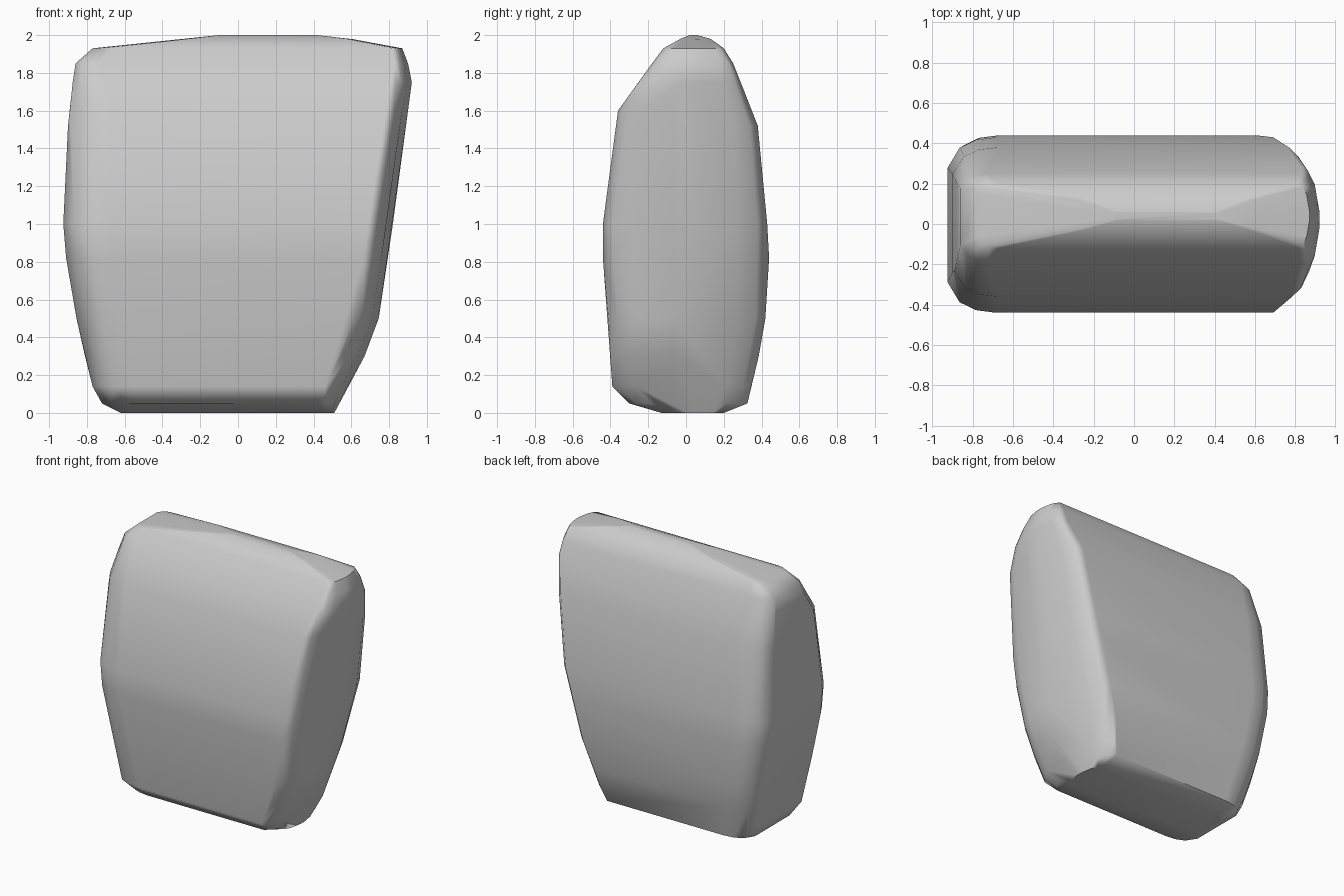
import bpy, bmesh, math

cube = bpy.data.objects.get("Cube")
if cube:
    bpy.data.objects.remove(cube, do_unlink=True)

# Plain grey stone
stone = bpy.data.materials.new("stone_grey")
stone.use_nodes = True
grey = (0.6, 0.6, 0.6, 1)
stone.diffuse_color = grey
stone.node_tree.nodes["Principled BSDF"].inputs["Base Color"].default_value = grey

# Levels: height, right end, left end, front, back
levels = [
    (2.00, -0.10, 0.42, 0.02, 0.06),
    (1.98, -0.30, 0.60, -0.03, 0.13),
    (1.93, -0.77, 0.87, -0.12, 0.20),
    (1.85, -0.86, 0.90, -0.18, 0.25),
    (1.75, -0.875, 0.92, -0.25, 0.29),
    (1.60, -0.89, 0.90, -0.36, 0.35),
    (1.52, -0.90, 0.89, -0.37, 0.38),
    (1.00, -0.925, 0.82, -0.44, 0.43),
    (0.82, -0.91, 0.795, -0.44, 0.44),
    (0.50, -0.855, 0.745, -0.41, 0.42),
    (0.30, -0.81, 0.67, -0.395, 0.385),
    (0.14, -0.77, 0.58, -0.39, 0.345),
    (0.05, -0.72, 0.525, -0.30, 0.325),
    (0.00, -0.62, 0.51, -0.13, 0.20),
]

# Rounded corners: inward step, share of the half depth
low_corner = [(0, 0.65), (0.06, 0.88), (0.14, 0.97), (0.24, 1)]
high_corner = [(0, 0.15), (0.035, 0.65), (0.08, 0.88), (0.13, 1)]

# Wrap the corner points of all levels in one convex stone
bm = bmesh.new()
for z, x0, x1, y0, y1 in levels:
    mid, half = (y0 + y1) / 2, (y1 - y0) / 2
    scale = min(1, half / 0.4)
    for side in (-1, 1):
        for step, share in low_corner:
            bm.verts.new((x0 + step * scale, mid + side * half * share, z))
        # The lower back corner leans further in
        lean = 0.06 * share if side > 0 and 0.2 < z < 0.9 else 0
        for step, share in high_corner:
            bm.verts.new((x1 - step * scale - lean, mid + side * half * share, z))
hull = bmesh.ops.convex_hull(bm, input=bm.verts[:])
loose = [v for v in bm.verts if not v.link_faces]
bmesh.ops.delete(bm, geom=loose, context="VERTS")
bmesh.ops.dissolve_limit(bm, angle_limit=math.radians(2),
                         verts=bm.verts[:], edges=bm.edges[:])
bmesh.ops.recalc_face_normals(bm, faces=bm.faces[:])

mesh = bpy.data.meshes.new("stone_block")
bm.to_mesh(mesh)
bm.free()
mesh.materials.append(stone)
block = bpy.data.objects.new("stone_block", mesh)
bpy.context.collection.objects.link(block)

# Soft shading that keeps the large facets flat
bpy.context.view_layer.objects.active = block
block.select_set(True)
bpy.ops.object.shade_smooth_by_angle(angle=math.radians(50))
weighted = block.modifiers.new("weighted_normals", "WEIGHTED_NORMAL")
weighted.keep_sharp = True
